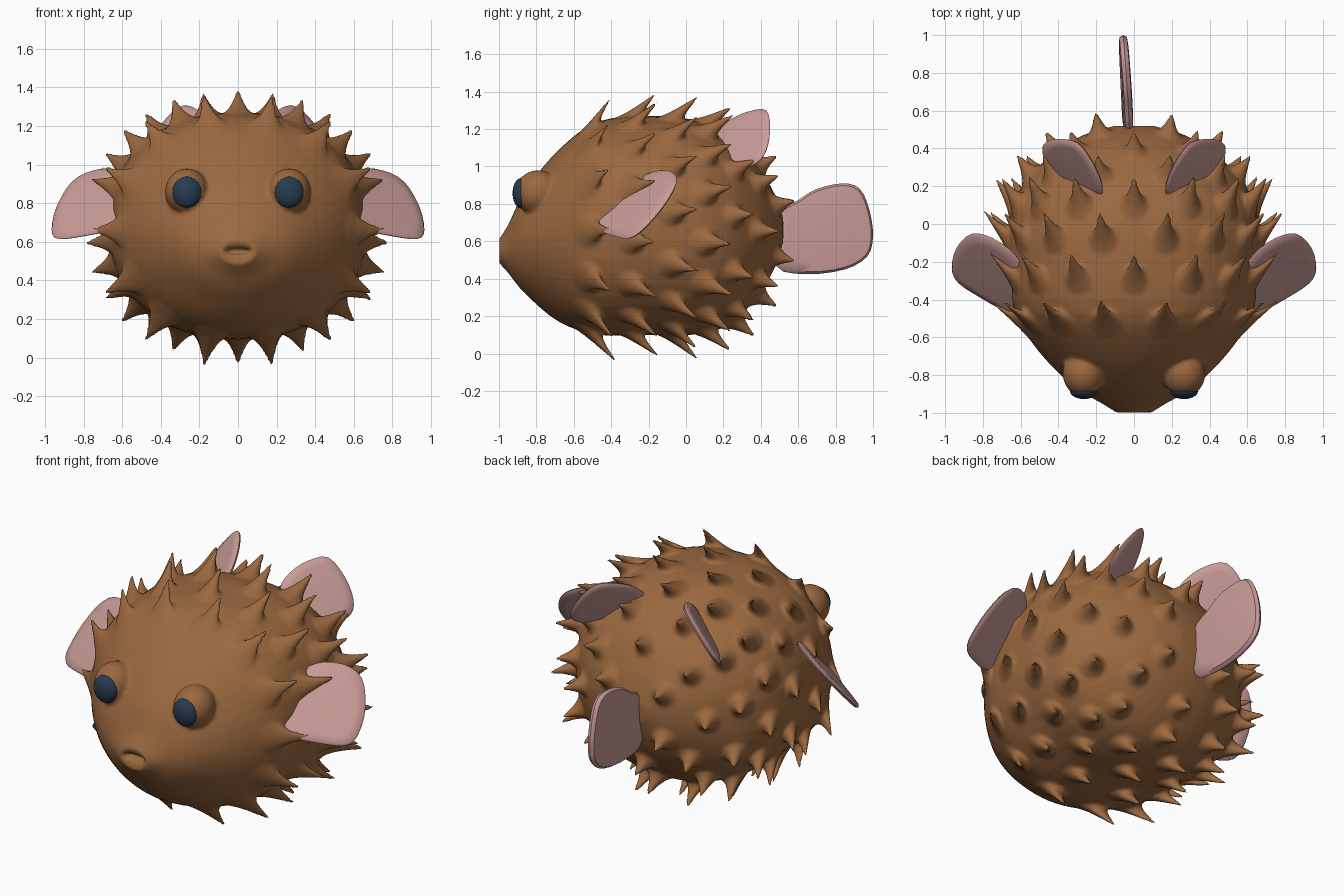
import bpy, bmesh, math, random
from mathutils import Vector

random.seed(4)
if "Cube" in bpy.data.objects:
    bpy.data.objects.remove(bpy.data.objects["Cube"], do_unlink=True)


def material(name, rgb):
    m = bpy.data.materials.new(name)
    m.use_nodes = True
    m.diffuse_color = (*rgb, 1)
    m.node_tree.nodes["Principled BSDF"].inputs["Base Color"].default_value = (*rgb, 1)
    return m


BROWN = material("warm brown skin", (0.33, 0.14, 0.05))
PINK = material("dusty pink fin", (0.58, 0.33, 0.31))
NAVY = material("dark navy eye", (0.02, 0.045, 0.08))


def finish(bm, name, mat, angle=60):
    bmesh.ops.recalc_face_normals(bm, faces=bm.faces)
    mesh = bpy.data.meshes.new(name)
    bm.to_mesh(mesh)
    bm.free()
    mesh.materials.append(mat)
    ob = bpy.data.objects.new(name, mesh)
    bpy.context.collection.objects.link(ob)
    bpy.ops.object.select_all(action='DESELECT')
    ob.select_set(True)
    bpy.context.view_layer.objects.active = ob
    bpy.ops.object.shade_smooth_by_angle(angle=math.radians(angle))
    return ob


def loft(bm, rings):
    """Skin a list of point rings and close both ends."""
    loops = [[bm.verts.new(p) for p in ring] for ring in rings]
    n = len(loops[0])
    for a, b in zip(loops, loops[1:]):
        for i in range(n):
            j = (i + 1) % n
            bm.faces.new((a[i], a[j], b[j], b[i]))
    bm.faces.new(loops[0])
    bm.faces.new(loops[-1])


def add_ball(bm, centre, size):
    made = bmesh.ops.create_uvsphere(bm, u_segments=28, v_segments=18, radius=1)
    for vert in made["verts"]:
        vert.co = Vector(centre) + Vector(a * b for a, b in zip(vert.co, size))


# Body sections: y, half width, bottom z, top z
SECTIONS = [(-1.0, .09, .485, .61), (-.95, .17, .43, .69), (-.86, .32, .32, .87),
            (-.68, .50, .17, 1.09), (-.47, .63, .10, 1.24), (-.2, .67, .10, 1.27),
            (.03, .66, .10, 1.25), (.22, .58, .15, 1.16), (.37, .43, .29, 1.02),
            (.47, .27, .45, .86), (.52, .10, .60, .72)]
LAST = len(SECTIONS) - 1


def section(t):
    """Smoothly interpolated body section."""
    i = min(int(t), LAST - 1)
    f = t - i
    a, b, c, d = (SECTIONS[max(0, min(LAST, i + k))] for k in (-1, 0, 1, 2))
    return [q + .5 * f * (r - p + f * (2*p - 5*q + 4*r - s + f * (3*(q - r) + s - p)))
            for p, q, r, s in zip(a, b, c, d)]


def oval(sec, angle):
    """Point on a section, boxier at the back and leaner on the face."""
    y, w, lo, hi = sec
    c, s = math.cos(angle), math.sin(angle)
    power = .9 + .15 * min(1, max(0, (-.47 - y) / .3))
    x = w * math.copysign(abs(c) ** power, c)
    z = (lo + hi) / 2 + (hi - lo) / 2 * math.copysign(abs(s) ** power, s)
    return Vector((x, y, z))


def oval_ring(sec, n=48):
    return [oval(sec, math.tau * i / n) for i in range(n)]


# Spike: a flared cone swept backwards
def add_spike(bm, t, angle, length, width, lean):
    sec = section(t)
    p = oval(sec, angle)
    along = oval(section(t + .05), angle) - oval(section(t - .05), angle)
    around = oval(sec, angle + .03) - oval(sec, angle - .03)
    n = along.cross(around).normalized()
    if n.dot(p - Vector((0, p.y, (sec[2] + sec[3]) / 2))) < 0:
        n.negate()
    d = (n + Vector((0, lean, 0))).normalized()
    u = n.orthogonal().normalized()
    v = n.cross(u)
    cone = []
    for s, r in ((-.15, .095), (.06, .075), (.25, .05), (.5, .032), (.8, .017), (1, .008)):
        c = p - n * .01 + d * length * s
        cone.append([c + width * r * (u * math.cos(a) + v * math.sin(a))
                     for a in (math.tau * k / 12 for k in range(12))])
    loft(bm, cone)


# Body with a recessed mouth slit, eye sockets and staggered spikes, fused into one skin
bm = bmesh.new()
rings = [oval_ring((-.95, .05, .54, .565)), oval_ring((-.99, .07, .53, .575))]
rings += [oval_ring(section(k / 4)) for k in range(LAST * 4 + 1)]
loft(bm, rings)
for side in (1, -1):
    add_ball(bm, (side * .265, -.79, .86), (.113, .125, .12))
# Spike rows: position along body, count, length, width, backward lean
ROWS = [(3.68, 14, .23, 1.2, 1.15), (4.6, 15, .2, 1, 1.15), (5.45, 15, .2, 1, 1.15),
        (6.3, 15, .19, 1, 1.1), (7.2, 11, .14, .95, .5), (8.1, 8, .13, .95, .4),
        (9.1, 4, .12, .95, .4)]
for row, (t, count, length, width, lean) in enumerate(ROWS):
    for k in range(count):
        angle = math.pi / 2 + math.tau * (k + .5 * ((row + 1) % 2)) / count
        add_spike(bm, t, angle, length * random.uniform(.95, 1.05), width, lean)
body = finish(bm, "spiny_body", BROWN)
fuse = body.modifiers.new("fuse", 'REMESH')
fuse.mode = 'VOXEL'
fuse.voxel_size = .012
fuse.use_smooth_shade = True
soften = body.modifiers.new("soften", 'SMOOTH')
soften.factor = .5
soften.iterations = 3

# Eyes
for side, label in ((1, "left"), (-1, "right")):
    bm = bmesh.new()
    add_ball(bm, (side * .265, -.882, .857), (.075, .045, .081))
    finish(bm, label + "_eye", NAVY)


# Fins: a rounded outline, placed on a sloping plane and thickened
def fin(name, outline, place, thickness=.03):
    n = len(outline)
    pts = []
    for i in range(n):
        a, b, c, d = (Vector(outline[(i + k) % n]) for k in (-1, 0, 1, 2))
        for f in (0, .33, .67):
            pts.append(b + .5 * f * (c - a + f * (2*a - 5*b + 4*c - d + f * (3*(b - c) + d - a))))
    points = [Vector(place(*p)) for p in pts]
    mid = sum(points, Vector()) / len(points)
    normal = Vector()
    for a, b in zip(points, points[1:] + points[:1]):
        normal += (a - mid).cross(b - mid)
    normal.normalize()
    bm = bmesh.new()
    loft(bm, [[mid + (p - mid) * s + normal * thickness * h for p in points]
              for s, h in ((.75, -.5), (.95, -.4), (1, 0), (.95, .4), (.75, .5))])
    finish(bm, name, PINK, 50)


PECTORAL = [(.58, .67), (.65, .66), (.8, .63), (.93, .615), (.965, .66), (.94, .78),
            (.86, .91), (.75, .97), (.63, .975), (.57, .9)]
BACK = [(.13, 1.08), (.16, 1.18), (.24, 1.25), (.34, 1.295), (.43, 1.30), (.45, 1.2),
        (.43, 1.09), (.38, 1.02), (.28, .98), (.2, .99)]
TAIL = [(.48, .73), (.6, .82), (.7, .88), (.84, .91), (.93, .88), (.98, .77), (1.0, .63),
        (.97, .52), (.85, .45), (.65, .425), (.48, .47)]

for side, label in ((1, "left"), (-1, "right")):
    fin(label + "_side_fin", PECTORAL,
        lambda x, z: (side * x, -.475 + .78 * (x - .63) + 1.06 * (z - .68), z))
    fin(label + "_back_fin", BACK,
        lambda y, z: (side * (.31 + .85 * (y - .44) - .8 * (z - 1.3)), y, z))
fin("tail_fin", TAIL, lambda y, z: (-.03 - .06 * (y - .53) + .06 * (z - .66) * (1.1 - y), y, z), .05)
